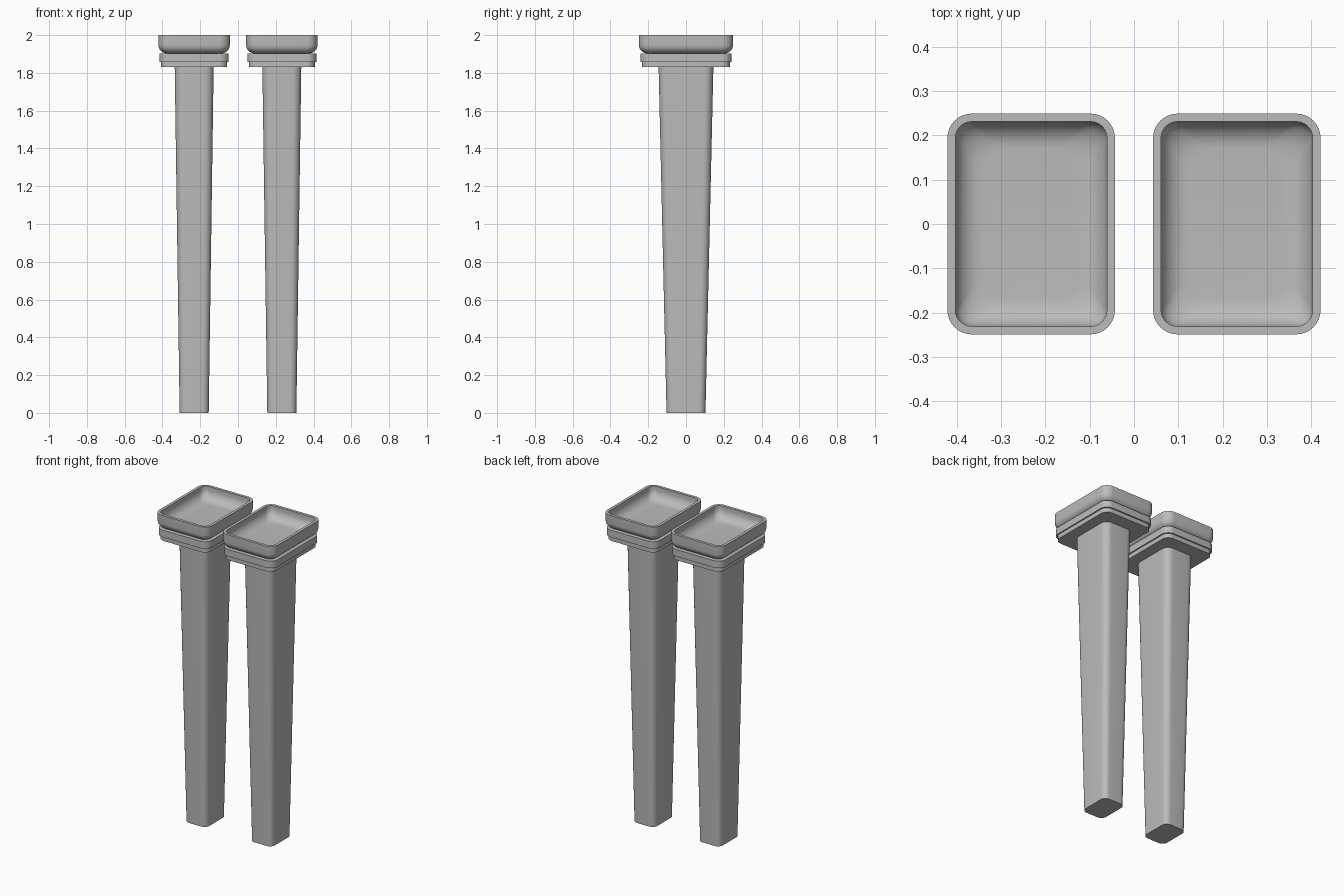
import bpy, bmesh, math

cube = bpy.data.objects.get("Cube")
if cube:
    bpy.data.objects.remove(cube, do_unlink=True)

grey = bpy.data.materials.new("plain grey")
grey.use_nodes = True
tone = (0.5, 0.5, 0.5, 1)
grey.diffuse_color = tone
grey.node_tree.nodes["Principled BSDF"].inputs["Base Color"].default_value = tone

SPACING = 0.232   # pedestal centre distance from the middle
STEPS = 8         # segments per rounded corner


def ring(bm, hx, hy, r, z):
    """Rounded rectangle of vertices at height z."""
    verts = []
    for i, (sx, sy) in enumerate([(1, 1), (-1, 1), (-1, -1), (1, -1)]):
        for k in range(STEPS + 1):
            a = math.pi / 2 * (i + k / STEPS)
            verts.append(bm.verts.new((sx * (hx - r) + r * math.cos(a),
                                       sy * (hy - r) + r * math.sin(a), z)))
    return verts


def loft(name, x, sections):
    """Skin a stack of rounded rectangles (half x, half y, radius, z), capped at both ends."""
    bm = bmesh.new()
    rings = [ring(bm, *s) for s in sections]
    for a, b in zip(rings, rings[1:]):
        for i in range(len(a)):
            j = (i + 1) % len(a)
            bm.faces.new((a[i], a[j], b[j], b[i]))
    bm.faces.new(rings[0][::-1])
    bm.faces.new(rings[-1])
    mesh = bpy.data.meshes.new(name)
    bm.to_mesh(mesh)
    bm.free()
    mesh.materials.append(grey)
    obj = bpy.data.objects.new(name, mesh)
    obj.location.x = x
    bpy.context.collection.objects.link(obj)
    bpy.ops.object.select_all(action="DESELECT")
    obj.select_set(True)
    bpy.context.view_layer.objects.active = obj
    bpy.ops.object.shade_smooth_by_angle(angle=math.radians(32))
    return obj


def tray_sections():
    """Outer wall from the bottom up, over the rim, then down the dished inside."""
    hx, hy, r, low, top = 0.189, 0.249, 0.055, 1.903, 2.0
    wall, depth, fillet, dish = 0.018, 0.08, 0.045, 0.06
    out = []
    for k in range(7):
        a = math.pi / 2 * k / 6
        d = fillet * (1 - math.sin(a))
        out.append((hx - d, hy - d, r - d * 0.6, low + fillet * (1 - math.cos(a))))
    out.append((hx, hy, r, top))
    ix, iy, ir = hx - wall, hy - wall, r - wall
    out.append((ix, iy, ir, top))
    for k in range(9):
        a = math.pi / 2 * k / 8
        d = dish * (1 - math.cos(a))
        out.append((ix - d, iy - d, ir + d * 0.4, top - depth + dish * (1 - math.sin(a))))
    return out


for side, x in (("right", -SPACING), ("left", SPACING)):
    # tapered leg
    loft(side + "_column", x, [(0.077, 0.103, 0.035, 0), (0.103, 0.145, 0.045, 1.83)])
    # stepped slab
    loft(side + "_lower_slab", x, [(0.175, 0.233, 0.045, 1.83), (0.175, 0.233, 0.045, 1.86)])
    loft(side + "_upper_slab", x, [(0.183, 0.242, 0.05, 1.858), (0.183, 0.242, 0.05, 1.903)])
    # open dished tray
    loft(side + "_tray", x, tray_sections())
